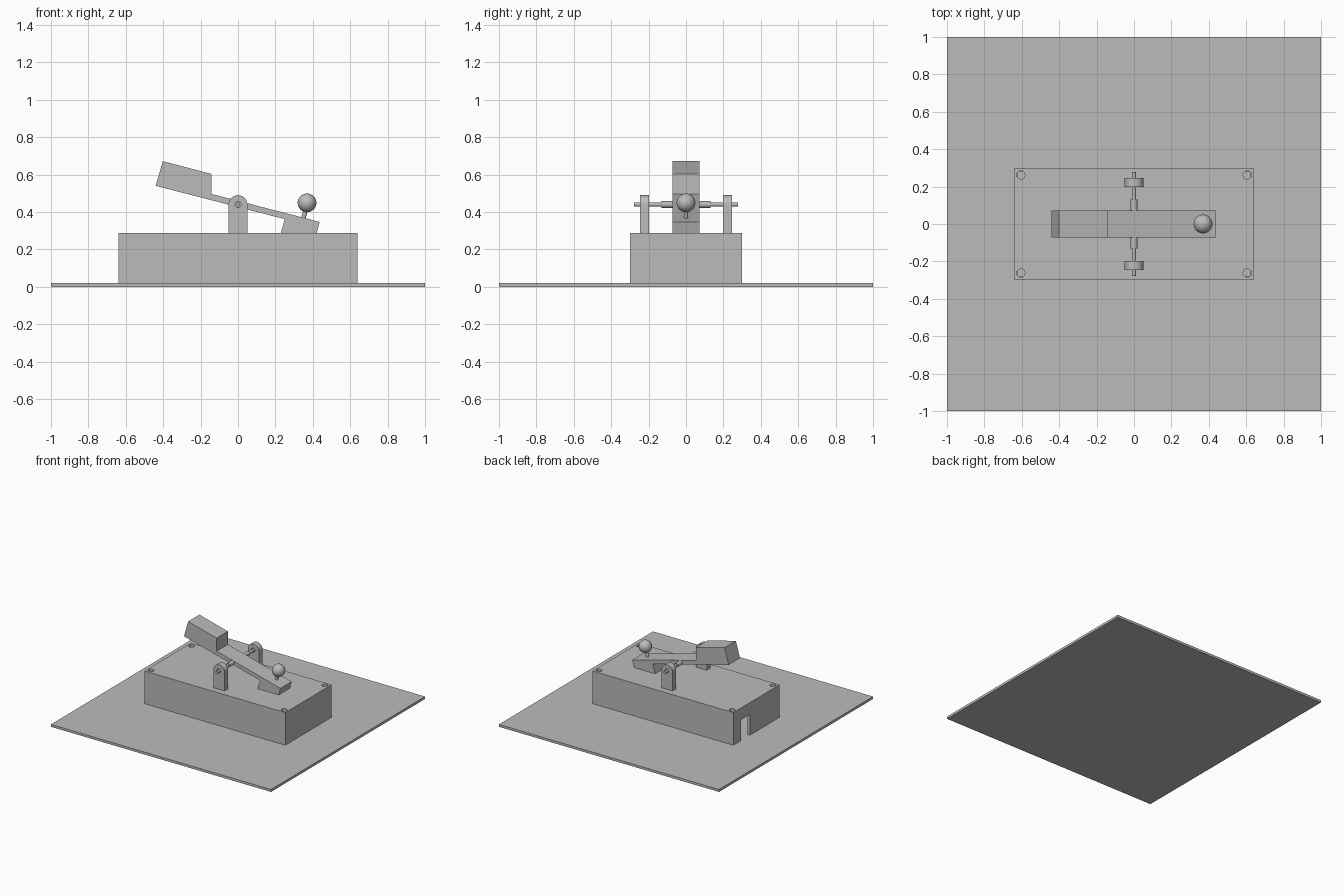
import bpy, bmesh, math
from mathutils import Vector

cube = bpy.data.objects.get("Cube")
if cube:
    bpy.data.objects.remove(cube, do_unlink=True)

grey = bpy.data.materials.new("plain grey")
grey.use_nodes = True
GREY = (0.5, 0.5, 0.5, 1)
grey.diffuse_color = GREY
grey.node_tree.nodes["Principled BSDF"].inputs["Base Color"].default_value = GREY


def finish(bm, name):
    bmesh.ops.recalc_face_normals(bm, faces=bm.faces)
    mesh = bpy.data.meshes.new(name)
    bm.to_mesh(mesh)
    bm.free()
    mesh.materials.append(grey)
    ob = bpy.data.objects.new(name, mesh)
    bpy.context.collection.objects.link(ob)
    return ob


def box(name, low, high):
    low, high = Vector(low), Vector(high)
    bm = bmesh.new()
    bmesh.ops.create_cube(bm, size=1)
    bmesh.ops.scale(bm, vec=high - low, verts=bm.verts)
    bmesh.ops.translate(bm, vec=(low + high) / 2, verts=bm.verts)
    return finish(bm, name)


def rod(name, start, end, radius, sides=32):
    start, end = Vector(start), Vector(end)
    bm = bmesh.new()
    bmesh.ops.create_cone(bm, cap_ends=True, segments=sides, radius1=radius,
                          radius2=radius, depth=(end - start).length)
    turn = (end - start).to_track_quat('Z', 'Y').to_matrix()
    bmesh.ops.rotate(bm, matrix=turn, verts=bm.verts)
    bmesh.ops.translate(bm, vec=(start + end) / 2, verts=bm.verts)
    return finish(bm, name)


def extrude_y(name, outline, y0, y1):
    bm = bmesh.new()
    face = bm.faces.new([bm.verts.new((x, y0, z)) for x, z in outline])
    new = bmesh.ops.extrude_face_region(bm, geom=[face])["geom"]
    moved = [g for g in new if isinstance(g, bmesh.types.BMVert)]
    bmesh.ops.translate(bm, vec=(0, y1 - y0, 0), verts=moved)
    return finish(bm, name)


def select(ob):
    bpy.ops.object.select_all(action='DESELECT')
    ob.select_set(True)
    bpy.context.view_layer.objects.active = ob


def cut(ob, cutter):
    cutter.hide_render = True
    mod = ob.modifiers.new("cut", 'BOOLEAN')
    mod.operation = 'DIFFERENCE'
    mod.solver = 'EXACT'
    mod.object = cutter
    select(ob)
    bpy.ops.object.modifier_apply(modifier=mod.name)
    bpy.data.objects.remove(cutter, do_unlink=True)


def smooth(ob):
    select(ob)
    bpy.ops.object.shade_smooth_by_angle(angle=math.radians(30))


FLOOR, TOP, PIVOT, WALL = 0.02, 0.288, 0.44, 0.02

# Ground plate and hollow housing with a doorway and corner holes
box("base_plate", (-1, -1, 0), (1, 1, FLOOR))
housing = box("housing", (-0.64, -0.3, FLOOR), (0.64, 0.3, TOP))
cut(housing, box("hollow", (-0.64 + WALL, -0.3 + WALL, 0),
                 (0.64 - WALL, 0.3 - WALL, TOP - WALL)))
cut(housing, box("doorway", (-0.7, 0.085, 0), (-0.6, 0.2, 0.19)))
for x in (-0.605, 0.605):
    for y in (-0.262, 0.262):
        cut(housing, rod("screw_hole", (x, y, TOP - 0.04), (x, y, 0.4), 0.022))
smooth(housing)

# Round-topped brackets, collars and the pivot pin
arch = [(-0.05, TOP), (0.05, TOP)]
arch += [(0.05 * math.cos(a), PIVOT + 0.05 * math.sin(a))
         for a in (math.pi * i / 24 for i in range(25))]
for side, s in (("front", -1), ("back", 1)):
    bracket = extrude_y(side + "_bracket", arch, s * 0.198, s * 0.247)
    cut(bracket, rod("pin_hole", (0, s * 0.15, PIVOT), (0, s * 0.3, PIVOT), 0.016))
    smooth(bracket)
    smooth(rod(side + "_collar", (0, s * 0.06, PIVOT), (0, s * 0.13, PIVOT), 0.018))
smooth(rod("pivot_pin", (0, -0.277, PIVOT), (0, 0.277, PIVOT), 0.011))

# Tilted lever with a raised weight at one end and a wedge foot at the other
extrude_y("lever", [(-0.44, 0.54), (-0.402, 0.672), (-0.143, 0.604),
                    (-0.143, 0.497), (0.437, 0.347), (0.421, TOP),
                    (0.229, TOP), (0.25, 0.362)], -0.073, 0.073)

# Ball knob on its stem
smooth(rod("knob_stem", (0.345, 0, 0.35), (0.369, 0, 0.44), 0.012))
bm = bmesh.new()
bmesh.ops.create_uvsphere(bm, u_segments=40, v_segments=24, radius=0.05)
bmesh.ops.translate(bm, vec=(0.369, 0, 0.449), verts=bm.verts)
smooth(finish(bm, "knob"))
